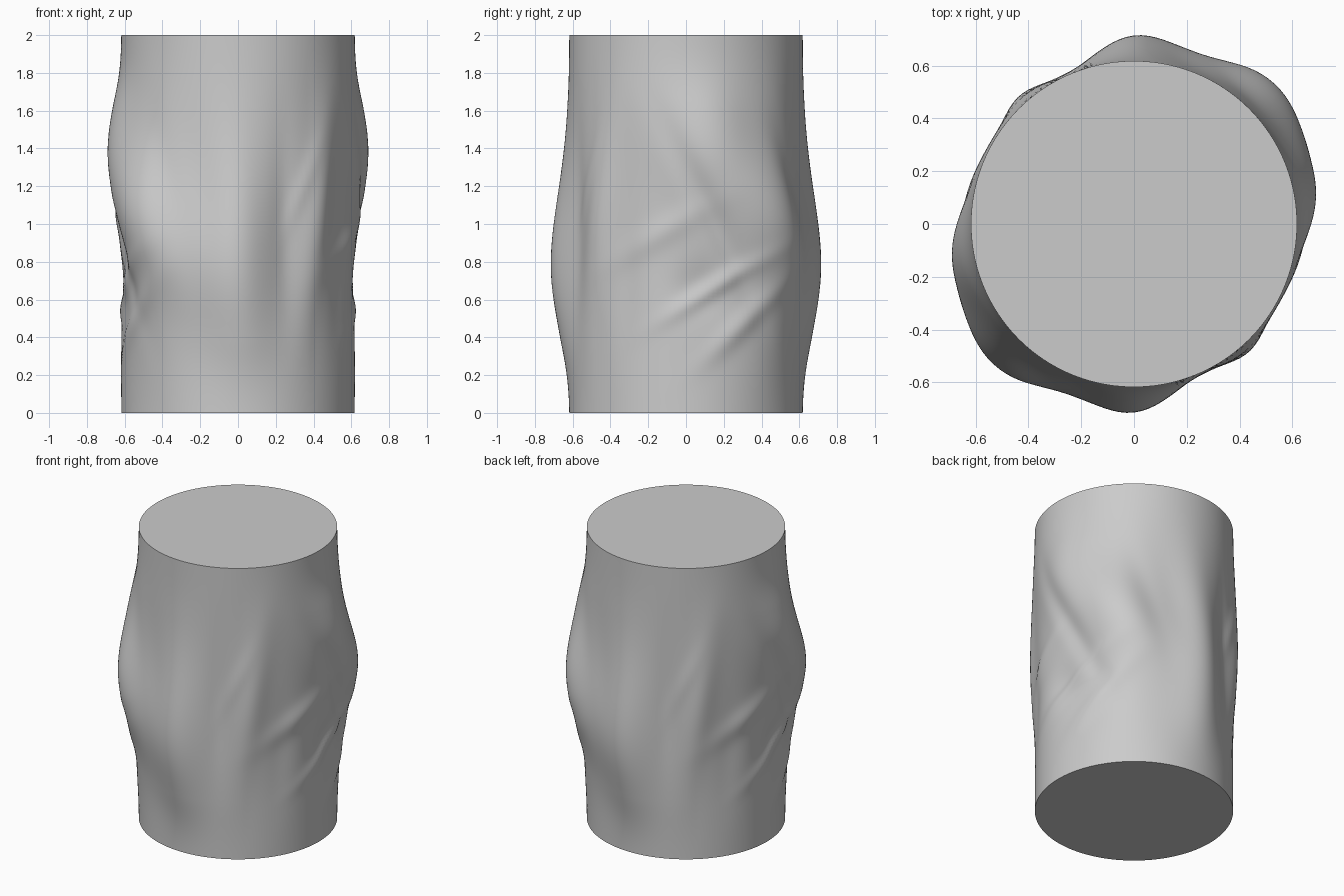
import bpy, bmesh, math
from mathutils import Vector

old = bpy.data.objects.get("Cube")
if old:
    bpy.data.objects.remove(old, do_unlink=True)

RADIUS, HEIGHT, SIDES, RINGS = 0.618, 2.0, 160, 120
ARC = math.radians(1) * 0.66        # surface length of one degree

# Sculpt strokes: start angle, start z, end angle, end z, width, depth
STROKES = [
    (0, 1.50, 80, 0.60, 0.27, 0.100),     # broad spiral swelling
    (45, 0.30, 45, 1.70, 0.20, 0.036),    # its upright core
    (12, 1.20, 12, 1.80, 0.20, 0.030),    # its upper shoulder
    (92, 0.35, 88, 1.40, 0.17, 0.076),    # side swelling
    (-4, 0.72, 18, 0.58, 0.14, -0.028),   # pinch below the swelling
    (-6, 1.45, 32, 0.62, 0.07, -0.026),   # diagonal crease
    (-36, 0.80, 8, 1.08, 0.07, 0.016),    # diagonal wrinkles
    (-10, 0.50, 34, 0.80, 0.05, 0.024),
    (10, 0.28, 46, 0.66, 0.06, 0.020),
    (48, 1.50, 66, 0.80, 0.08, -0.012),   # shallow hollow on the swelling
    (113, 0.60, 113, 1.50, 0.07, -0.012), # groove beside the long ridge
    (126, 0.55, 138, 1.55, 0.10, 0.034),  # long ridge
    (116, 1.00, 132, 1.42, 0.04, 0.008),
    (148, 0.35, 152, 1.05, 0.09, -0.010),
]


def stroke_height(angle, z, stroke):
    """Soft tapering ridge or groove on the unrolled wall."""
    a0, z0, a1, z1, width, depth = stroke
    middle = (a0 + a1) / 2
    offset = (angle - middle + 90) % 180 - 90           # half-turn symmetry
    p = Vector((offset * ARC, z - (z0 + z1) / 2))
    half = Vector(((a1 - a0) * ARC, z1 - z0)) / 2
    along = p.dot(half) / half.length_squared
    across = (p - half * along).length / width
    return depth * math.exp(-along ** 2 - across ** 2)


# Column: capped cylinder with rings cut along its wall
bm = bmesh.new()
bmesh.ops.create_cone(bm, cap_ends=True, segments=SIDES, radius1=RADIUS,
                      radius2=RADIUS, depth=HEIGHT)
bmesh.ops.translate(bm, verts=bm.verts, vec=(0, 0, HEIGHT / 2))
uprights = [e for e in bm.edges if abs(e.verts[0].co.z - e.verts[1].co.z) > 1]
bmesh.ops.subdivide_edges(bm, edges=uprights, cuts=RINGS - 1, use_grid_fill=True)

# Push the wall in and out, fading to true circles at both ends
for v in bm.verts:
    z = v.co.z
    angle = math.degrees(math.atan2(v.co.y, v.co.x))
    fade = min(1, 2.5 * min(z, HEIGHT - z))
    fade = math.sin(fade * math.pi / 2)
    r = RADIUS + fade * sum(stroke_height(angle, z, s) for s in STROKES)
    v.co.xy = v.co.xy.normalized() * r

mesh = bpy.data.meshes.new("column")
bm.to_mesh(mesh)
bm.free()
column = bpy.data.objects.new("column", mesh)
bpy.context.collection.objects.link(column)

grey = bpy.data.materials.new("plain grey")
grey.use_nodes = True
colour = (0.6, 0.6, 0.6, 1)
grey.diffuse_color = colour
grey.node_tree.nodes["Principled BSDF"].inputs["Base Color"].default_value = colour
mesh.materials.append(grey)

bpy.context.view_layer.objects.active = column
column.select_set(True)
bpy.ops.object.shade_smooth_by_angle(angle=math.radians(50))
